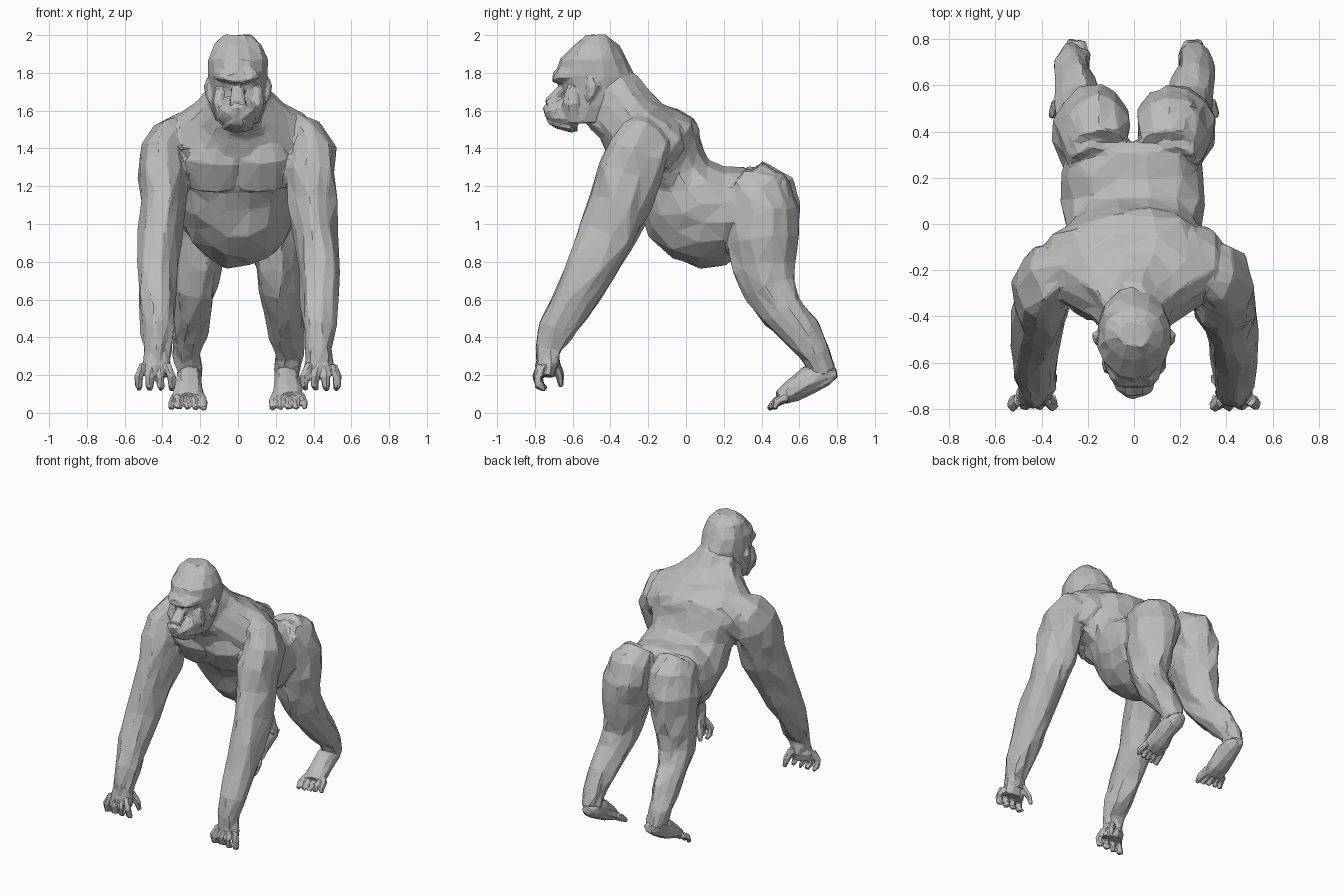
import bpy, bmesh, math, random
from mathutils import Vector

random.seed(4)
FUR = bpy.data.materials.new("grey_fur")
FUR.diffuse_color = (0.5, 0.5, 0.5, 1)


def loft(bm, rings, sides=12, jitter=0.008, egg=0.0):
    """Skin rings given as (centre, half axis u, half axis v); egg widens the +v end."""
    loops, faces = [], []
    for c, u, v in rings:
        loop = []
        for i in range(sides):
            a = 2 * math.pi * (i + 0.5) / sides
            j = Vector([random.uniform(-jitter, jitter) for _ in range(3)])
            w = math.cos(a) * (1 + egg * math.sin(a))
            loop.append(bm.verts.new(c + u * w + v * math.sin(a) + j))
        loops.append(loop)
    for p, q in zip(loops, loops[1:]):
        for i in range(sides):
            k = (i + 1) % sides
            faces.append(bm.faces.new((p[i], p[k], q[k], q[i])))
    faces += [bm.faces.new(loops[0]), bm.faces.new(loops[-1])]
    faces = bmesh.ops.triangulate(bm, faces=faces, quad_method='SHORT_EDGE')['faces']
    bmesh.ops.recalc_face_normals(bm, faces=faces)


def spine(bm, rows, **kw):
    """Rings on the centre line: (upper y, z, lower y, z, half width)."""
    rings = []
    for ya, za, yb, zb, w in rows:
        a, b = Vector((0, ya, za)), Vector((0, yb, zb))
        rings.append(((a + b) / 2, Vector((w, 0, 0)), (a - b) / 2))
    loft(bm, rings, **kw)


def limb(bm, rows, s, **kw):
    """Rings square to a path: (x, y, z, half width, half depth), side s."""
    pts = [Vector((s * r[0], r[1], r[2])) for r in rows]
    rings = []
    for i, r in enumerate(rows):
        t = pts[min(i + 1, len(pts) - 1)] - pts[max(i - 1, 0)]
        v = Vector((1, 0, 0)).cross(t).normalized()
        rings.append((pts[i], t.cross(v).normalized() * r[3], v * r[4]))
    loft(bm, rings, **kw)


def finish(name, bm, voxel, ratio):
    """Fuse the overlapping volumes and cut them back to large facets."""
    me = bpy.data.meshes.new(name)
    bm.to_mesh(me)
    bm.free()
    me.materials.append(FUR)
    ob = bpy.data.objects.new(name, me)
    bpy.context.collection.objects.link(ob)
    fuse = ob.modifiers.new("fuse", 'REMESH')
    fuse.mode = 'VOXEL'
    fuse.voxel_size = voxel
    facet = ob.modifiers.new("facet", 'DECIMATE')
    facet.ratio = ratio


# Torso from rump to neck, with the hanging belly
body = bmesh.new()
spine(body, [
    (0.36, 1.27, 0.35, 0.92, 0.25), (0.31, 1.31, 0.28, 0.84, 0.295),
    (0.21, 1.32, 0.20, 0.785, 0.31), (0.11, 1.345, 0.06, 0.77, 0.305),
    (0.07, 1.44, -0.08, 0.82, 0.295), (0.06, 1.51, -0.19, 0.93, 0.295),
    (0.04, 1.56, -0.25, 1.07, 0.33), (-0.04, 1.60, -0.34, 1.20, 0.39),
    (-0.12, 1.64, -0.42, 1.34, 0.38), (-0.19, 1.69, -0.46, 1.45, 0.27),
    (-0.25, 1.78, -0.52, 1.51, 0.165), (-0.36, 1.84, -0.56, 1.56, 0.13)],
    sides=16, jitter=0.013, egg=0.14)

for s in (1, -1):
    # Chest muscle
    limb(body, [(0.11, -0.36, 1.46, 0.11, 0.06), (0.12, -0.35, 1.34, 0.16, 0.08),
                (0.11, -0.28, 1.20, 0.14, 0.07)], s, sides=10)
    # Shoulder blade running out to the upper arm
    limb(body, [(0.20, -0.07, 1.50, 0.08, 0.06), (0.27, -0.10, 1.43, 0.11, 0.10),
                (0.33, -0.17, 1.34, 0.10, 0.10)], s, sides=8)
    # Arm from shoulder to wrist
    limb(body, [
        (0.26, -0.17, 1.50, 0.09, 0.11), (0.36, -0.22, 1.455, 0.105, 0.14),
        (0.395, -0.255, 1.38, 0.12, 0.17), (0.395, -0.30, 1.26, 0.13, 0.18),
        (0.395, -0.35, 1.10, 0.125, 0.165), (0.415, -0.42, 0.94, 0.11, 0.15),
        (0.425, -0.505, 0.77, 0.105, 0.135), (0.435, -0.595, 0.60, 0.10, 0.115),
        (0.43, -0.69, 0.44, 0.085, 0.09), (0.425, -0.73, 0.34, 0.07, 0.07),
        (0.43, -0.73, 0.24, 0.07, 0.06)], s, jitter=0.015)
    # Buttock
    limb(body, [
        (0.15, 0.34, 1.26, 0.12, 0.10), (0.155, 0.42, 1.17, 0.14, 0.155),
        (0.155, 0.44, 1.07, 0.14, 0.16), (0.15, 0.45, 0.94, 0.10, 0.12)],
        s, sides=10, jitter=0.012)
    # Leg from hip to ankle
    limb(body, [
        (0.17, 0.28, 1.23, 0.11, 0.09), (0.175, 0.37, 1.17, 0.155, 0.18),
        (0.185, 0.40, 1.05, 0.165, 0.20), (0.195, 0.405, 0.92, 0.15, 0.19),
        (0.21, 0.415, 0.78, 0.13, 0.165), (0.225, 0.44, 0.66, 0.115, 0.135),
        (0.24, 0.51, 0.54, 0.10, 0.11), (0.255, 0.62, 0.42, 0.09, 0.095),
        (0.265, 0.69, 0.31, 0.075, 0.075), (0.26, 0.725, 0.21, 0.065, 0.065)],
        s, jitter=0.015)
finish("body", body, 0.014, 0.05)

# Skull, front and back edge at each height
head = bmesh.new()
spine(head, [
    (-0.42, 2.0, -0.53, 2.0, 0.075), (-0.36, 1.95, -0.59, 1.95, 0.13),
    (-0.31, 1.87, -0.665, 1.87, 0.158), (-0.27, 1.78, -0.69, 1.79, 0.16),
    (-0.26, 1.70, -0.655, 1.71, 0.153), (-0.32, 1.62, -0.65, 1.62, 0.145),
    (-0.40, 1.55, -0.63, 1.53, 0.115)], sides=14, jitter=0.008)
# Muzzle, nose, brow and lower lip
spine(head, [
    (-0.60, 1.70, -0.57, 1.49, 0.115), (-0.68, 1.67, -0.655, 1.50, 0.10),
    (-0.73, 1.64, -0.70, 1.52, 0.08), (-0.76, 1.62, -0.735, 1.55, 0.04)],
    sides=10, jitter=0.006)
spine(head, [
    (-0.63, 1.77, -0.62, 1.72, 0.03), (-0.70, 1.71, -0.68, 1.65, 0.04),
    (-0.745, 1.66, -0.73, 1.61, 0.045)], sides=8, jitter=0.003)
spine(head, [
    (-0.60, 1.85, -0.60, 1.74, 0.135), (-0.675, 1.83, -0.675, 1.74, 0.11),
    (-0.705, 1.79, -0.705, 1.75, 0.07)], sides=12, jitter=0.006)
spine(head, [
    (-0.62, 1.56, -0.60, 1.48, 0.09), (-0.70, 1.555, -0.685, 1.505, 0.065),
    (-0.735, 1.55, -0.725, 1.525, 0.035)], sides=8, jitter=0.004)
for s in (1, -1):
    # Ear and cheek
    limb(head, [(0.15, -0.50, 1.76, 0.02, 0.02), (0.16, -0.49, 1.73, 0.022, 0.035),
                (0.155, -0.505, 1.68, 0.018, 0.025),
                (0.145, -0.515, 1.65, 0.012, 0.012)], s, sides=6, jitter=0.003)
    limb(head, [(0.095, -0.60, 1.72, 0.035, 0.035), (0.10, -0.60, 1.64, 0.045, 0.055),
                (0.075, -0.60, 1.54, 0.03, 0.04)], s, sides=7, jitter=0.004)
finish("head", head, 0.009, 0.07)

for side, s in (("left", 1), ("right", -1)):
    # Hand with fingers and thumb
    hand = bmesh.new()
    limb(hand, [(0.425, -0.73, 0.33, 0.06, 0.055), (0.43, -0.735, 0.25, 0.08, 0.06),
                (0.435, -0.74, 0.195, 0.08, 0.045)], s, sides=10)
    for i in range(4):
        x = 0.375 + 0.042 * i
        dx = 0.016 * (i - 1.5)
        limb(hand, [
            (x, -0.76, 0.25, 0.022, 0.03), (x + dx, -0.785, 0.19, 0.024, 0.026),
            (x + dx, -0.775, 0.145, 0.021, 0.024),
            (x + dx * 0.8, -0.745, 0.125, 0.014, 0.014)], s, sides=6, jitter=0.005)
    limb(hand, [(0.39, -0.70, 0.27, 0.028, 0.03), (0.355, -0.67, 0.20, 0.024, 0.025),
                (0.345, -0.66, 0.14, 0.014, 0.014)], s, sides=6, jitter=0.004)
    finish(side + "_hand", hand, 0.007, 0.08)

    # Foot sloping down from heel to toes
    foot = bmesh.new()
    limb(foot, [
        (0.25, 0.795, 0.21, 0.04, 0.025), (0.255, 0.74, 0.205, 0.065, 0.06),
        (0.26, 0.65, 0.175, 0.07, 0.075), (0.26, 0.56, 0.115, 0.08, 0.058),
        (0.265, 0.50, 0.075, 0.08, 0.038)], s, sides=10, jitter=0.006)
    for i in range(5):
        x = 0.20 + 0.034 * i
        big = 1.3 if i == 0 else 1
        dx = 0.007 * (i - 2)
        limb(foot, [
            (x, 0.53, 0.085, 0.02 * big, 0.027), (x + dx, 0.475, 0.055, 0.02 * big, 0.024),
            (x + dx * 1.3, 0.435 + 0.008 * i, 0.022, 0.014 * big, 0.014)],
            s, sides=6, jitter=0.004)
    finish(side + "_foot", foot, 0.007, 0.08)
